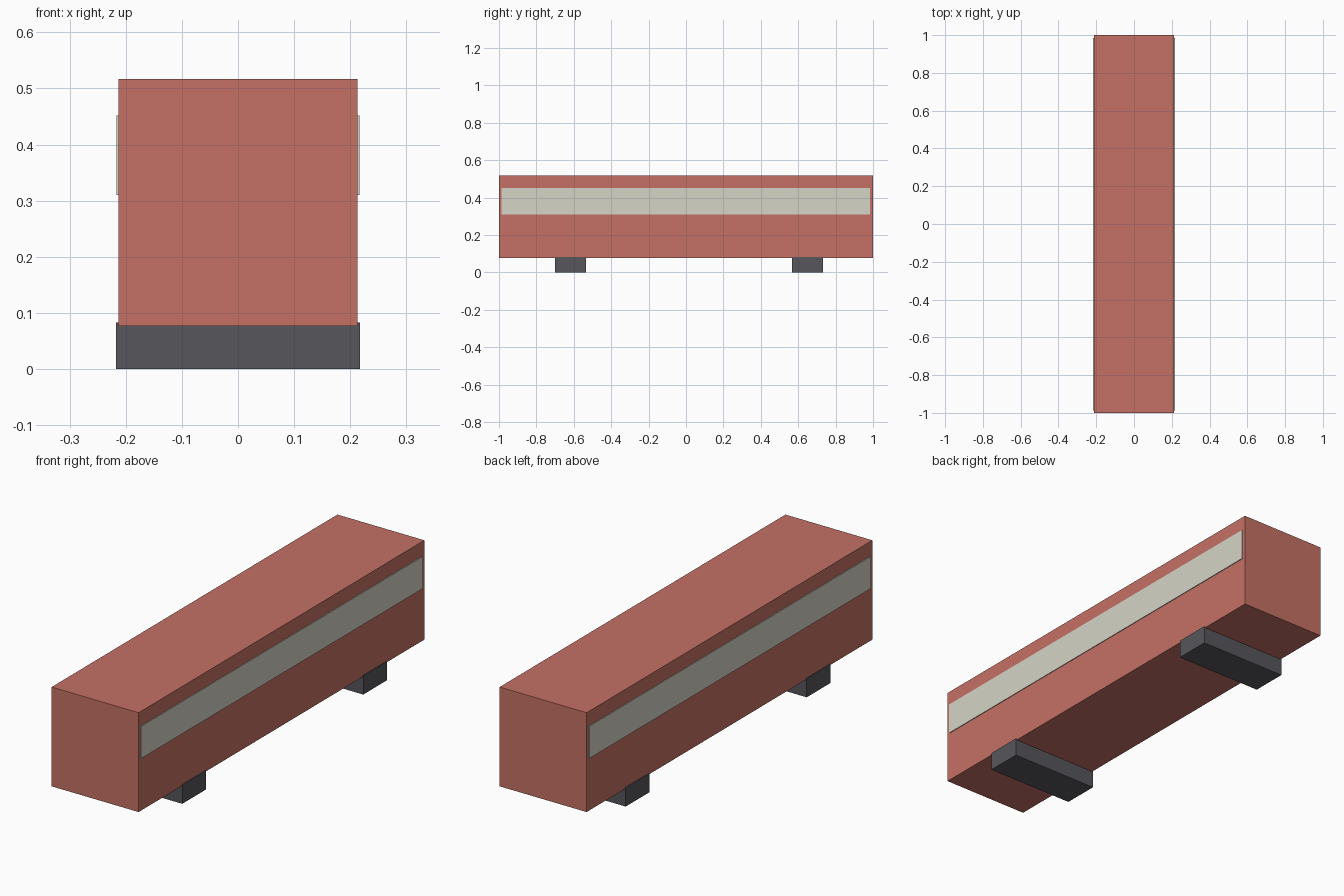
import bpy

if "Cube" in bpy.data.objects:
    bpy.data.objects.remove(bpy.data.objects["Cube"])


def material(name, color):
    mat = bpy.data.materials.new(name)
    mat.diffuse_color = (*color, 1.0)
    mat.use_nodes = True
    mat.node_tree.nodes["Principled BSDF"].inputs["Base Color"].default_value = mat.diffuse_color
    return mat


def box(name, x, y, z, mat):
    """Axis-aligned box from (min, max) ranges."""
    bpy.ops.mesh.primitive_cube_add(size=1)
    obj = bpy.context.object
    obj.name = name
    for v in obj.data.vertices:
        v.co = [r[0] if c < 0 else r[1] for c, r in zip(v.co, (x, y, z))]
    obj.data.materials.append(mat)
    return obj


red = material("red_paint", (0.56, 0.165, 0.13))
cream = material("window_cream", (0.67, 0.66, 0.57))
dark = material("dark_rubber", (0.095, 0.093, 0.107))

# Main body
box("bus_body", (-0.213, 0.213), (-1.0, 1.0), (0.077, 0.517), red)

# Window strip on each side, standing slightly proud of the body
windows = box("side_windows", (0.205, 0.2165), (-0.987, 0.985), (0.31, 0.452), cream)
windows.modifiers.new("mirror_sides", "MIRROR").use_axis[0] = True

# Wheel blocks spanning the full width
for name, y in (("front_wheels", (-0.70, -0.535)), ("rear_wheels", (0.567, 0.732))):
    box(name, (-0.217, 0.217), y, (0.0, 0.083), dark)
